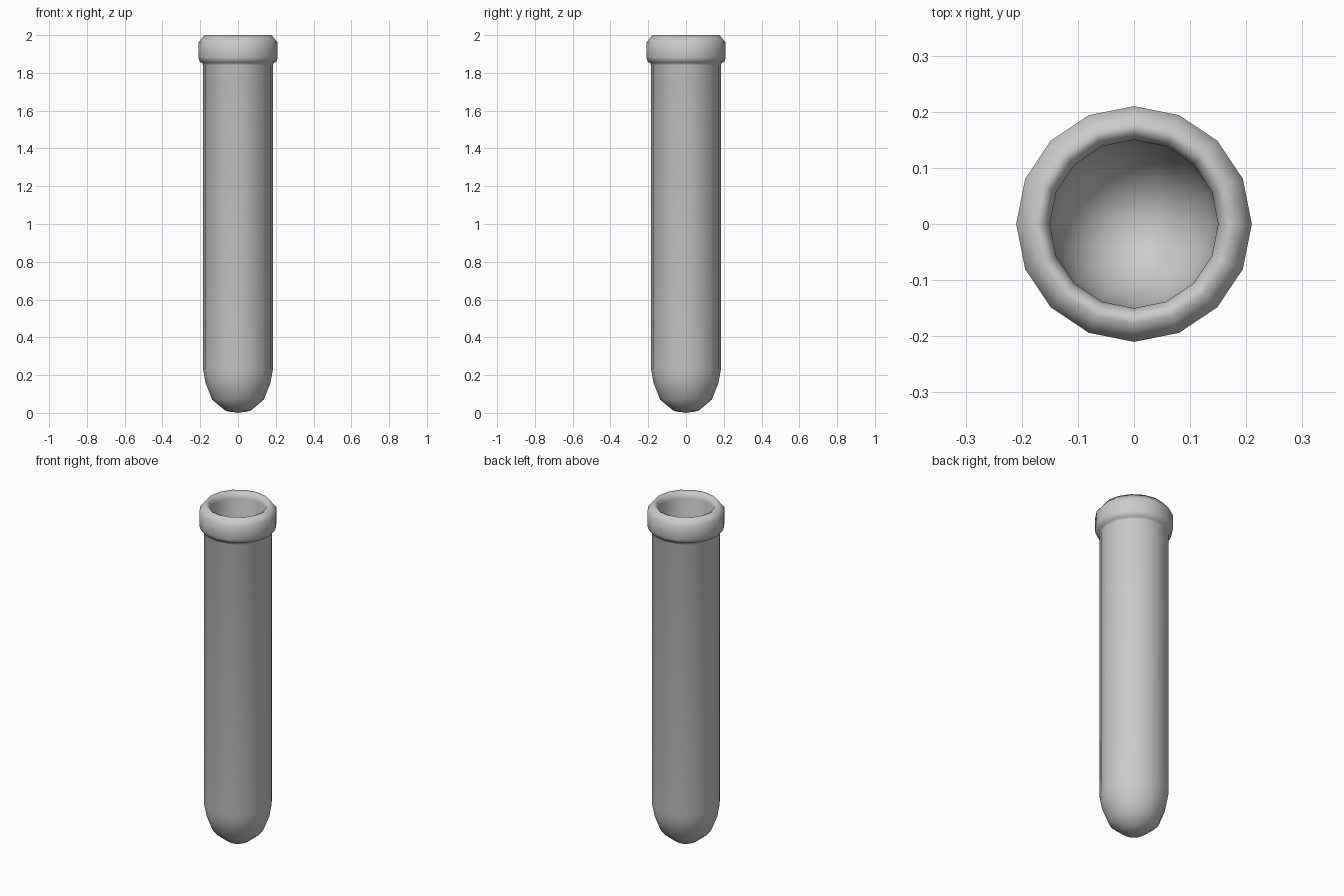
import bpy, bmesh, math

if "Cube" in bpy.data.objects:
    bpy.data.objects.remove(bpy.data.objects["Cube"])

SIDES = 16

# Closed-wall profile (radius, height): outer bottom, wall, lip, inner wall, inner bottom
profile = [
    (0, 0), (0.065, 0.01), (0.137, 0.07), (0.172, 0.16), (0.185, 0.23),
    (0.185, 1.84), (0.19, 1.853), (0.202, 1.858), (0.21, 1.88),
    (0.21, 1.96), (0.178, 2.0), (0.158, 1.99), (0.15, 1.96),
    (0.15, 0.24), (0.138, 0.17), (0.108, 0.10), (0.055, 0.05), (0, 0.04),
]


def lathe(name, points, sides):
    bm = bmesh.new()
    rings = []
    for r, z in points:
        count = sides if r else 1
        rings.append([bm.verts.new((r * math.cos(i * math.tau / sides),
                                    r * math.sin(i * math.tau / sides), z))
                      for i in range(count)])
    for a, b in zip(rings, rings[1:]):
        for i in range(sides):
            j = (i + 1) % sides
            corners = [a[i % len(a)], a[j % len(a)], b[j % len(b)], b[i % len(b)]]
            bm.faces.new(list(dict.fromkeys(corners)))
    bmesh.ops.recalc_face_normals(bm, faces=bm.faces)
    for f in bm.faces:
        f.smooth = True
    mesh = bpy.data.meshes.new(name)
    bm.to_mesh(mesh)
    bm.free()
    obj = bpy.data.objects.new(name, mesh)
    bpy.context.collection.objects.link(obj)
    return obj


# Hollow tube with rounded bottom and rolled lip
lathe("test_tube", profile, SIDES)
